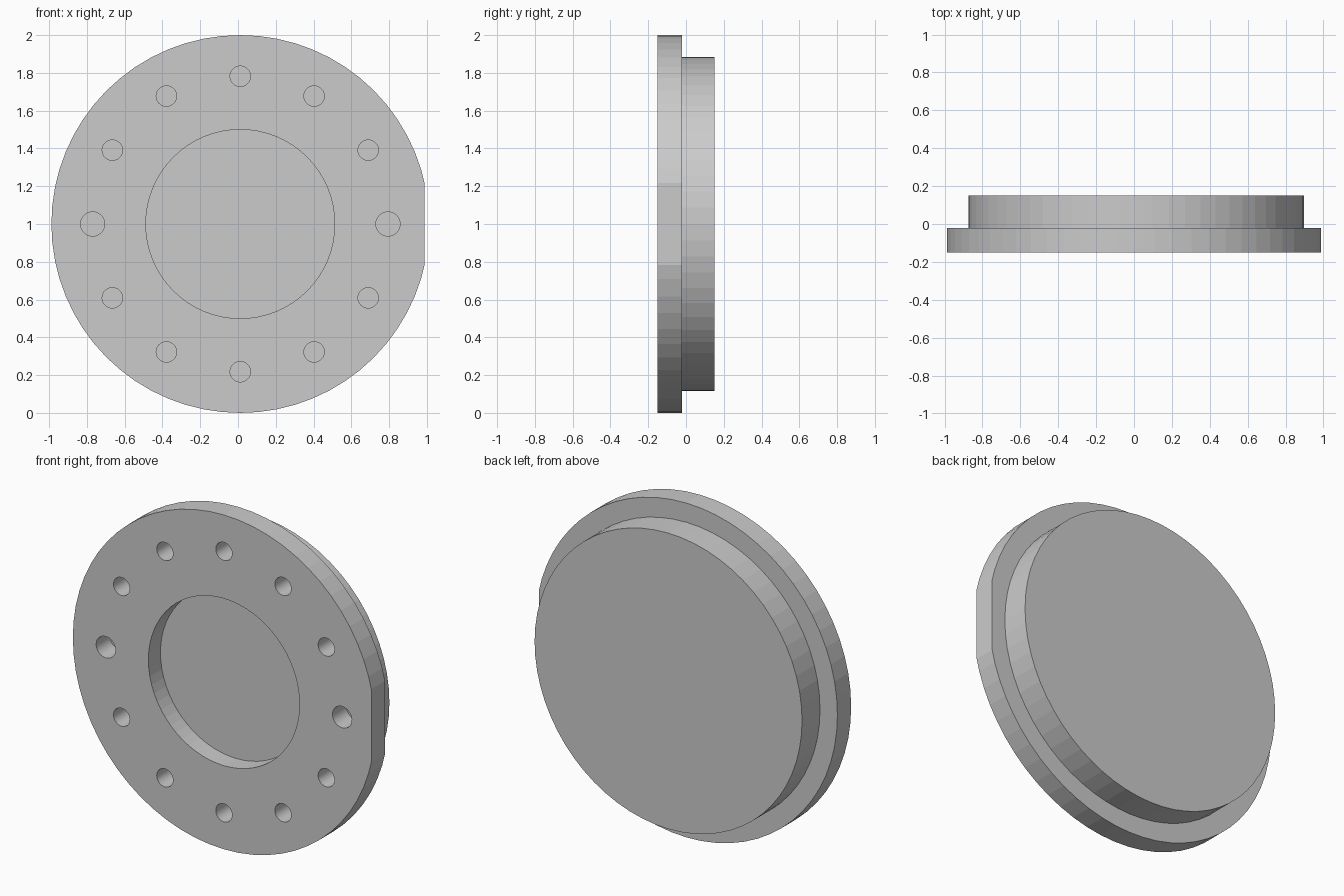
import bpy, bmesh
from math import cos, sin, pi

if "Cube" in bpy.data.objects:
    bpy.data.objects.remove(bpy.data.objects["Cube"])

CX, CZ = 0.012, 1.0                    # disc axis, runs along y
FRONT, STEP, BACK = -0.15, -0.02, 0.15
POCKET_FLOOR = FRONT + 0.114


def turned(bm, profile, cx, cz, sides):
    """Closed solid turned about a y axis from (radius, y) points."""
    rings = [[bm.verts.new((cx + r * cos(2 * pi * i / sides), y,
                            cz + r * sin(2 * pi * i / sides)))
              for i in range(sides)] for r, y in profile]
    for a, b in zip(rings, rings[1:]):
        for i in range(sides):
            j = (i + 1) % sides
            bm.faces.new((a[i], a[j], b[j], b[i]))
    bm.faces.new(rings[0])
    bm.faces.new(rings[-1])


def finish(bm, name):
    bmesh.ops.recalc_face_normals(bm, faces=bm.faces)
    mesh = bpy.data.meshes.new(name)
    bm.to_mesh(mesh)
    bm.free()
    obj = bpy.data.objects.new(name, mesh)
    bpy.context.collection.objects.link(obj)
    return obj


# Flange with front pocket and rear boss
bm = bmesh.new()
turned(bm, [(0.5, POCKET_FLOOR), (0.5, FRONT), (1.0, FRONT),
            (1.0, STEP), (0.885, STEP), (0.885, BACK)], CX, CZ, 64)
flange = finish(bm, "flange_plate")

# Cutters: ring of 12 blind holes, the two on the horizontal line larger
bm = bmesh.new()
for k in range(12):
    a = k * pi / 6
    r = 0.064 if k % 6 == 0 else 0.054
    turned(bm, [(r, FRONT - 0.1), (r, STEP)],
           CX + 0.782 * cos(a), CZ + 0.782 * sin(a), 32)
# Flat on the +x edge
box = bmesh.ops.create_cube(bm, size=1.0)["verts"]
bmesh.ops.translate(bm, verts=box, vec=(0.987 + 0.5, 0, CZ))
cutter = finish(bm, "hole_and_flat_cutter")
cutter.hide_render = True

mod = flange.modifiers.new("cuts", 'BOOLEAN')
mod.operation = 'DIFFERENCE'
mod.solver = 'EXACT'
mod.object = cutter
bpy.context.view_layer.objects.active = flange
flange.select_set(True)
bpy.ops.object.modifier_apply(modifier=mod.name)
bpy.data.objects.remove(cutter)
